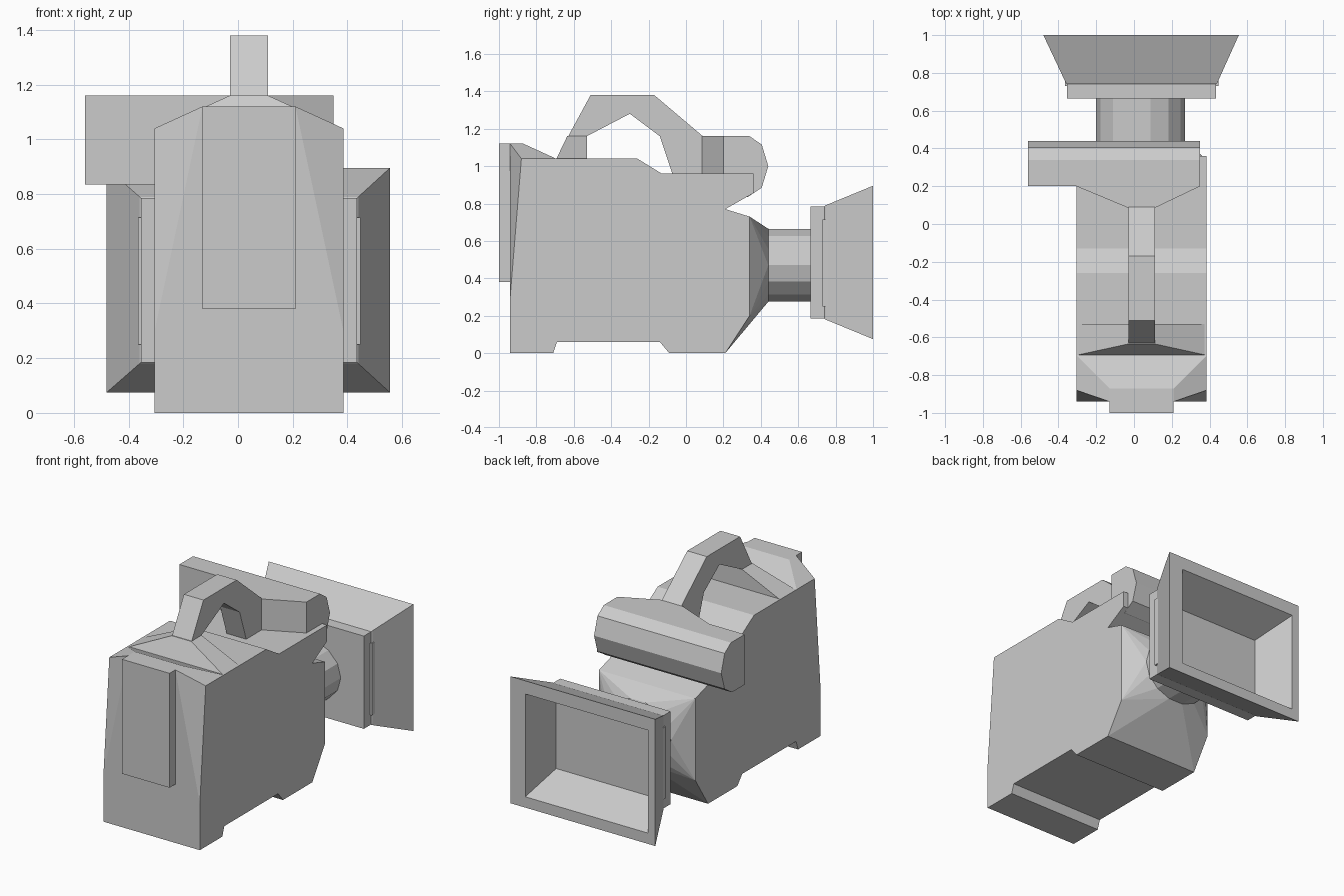
import bpy, bmesh
from math import sin, cos, pi

if "Cube" in bpy.data.objects:
    bpy.data.objects.remove(bpy.data.objects["Cube"])

XL, XR = -0.305, 0.385      # body sides
PL, PR = -0.13, 0.21        # front panel sides
HL, HR = -0.03, 0.11        # handle sides


def finish(bm, name):
    bmesh.ops.recalc_face_normals(bm, faces=bm.faces)
    me = bpy.data.meshes.new(name)
    bm.to_mesh(me)
    bm.free()
    ob = bpy.data.objects.new(name, me)
    bpy.context.collection.objects.link(ob)
    return ob


def loft(name, rings):
    """Bridge equal-length point rings and cap both ends."""
    bm = bmesh.new()
    rows = [[bm.verts.new(p) for p in r] for r in rings]
    n = len(rows[0])
    for a, b in zip(rows, rows[1:]):
        for i in range(n):
            j = (i + 1) % n
            bm.faces.new((a[i], a[j], b[j], b[i]))
    bm.faces.new(rows[0])
    bm.faces.new(rows[-1])
    return finish(bm, name)


def extrude_x(name, profile, x0, x1):
    return loft(name, [[(x, y, z) for y, z in profile] for x in (x0, x1)])


def hull(name, points):
    bm = bmesh.new()
    for p in points:
        bm.verts.new(p)
    res = bmesh.ops.convex_hull(bm, input=bm.verts)
    junk = {g for g in res["geom_interior"] + res["geom_unused"]
            if isinstance(g, bmesh.types.BMVert)}
    bmesh.ops.delete(bm, geom=list(junk), context='VERTS')
    bmesh.ops.dissolve_limit(bm, angle_limit=0.01, verts=bm.verts, edges=bm.edges)
    return finish(bm, name)


def pair(x0, x1, y, z):
    return [(x0, y, z), (x1, y, z)]


def rect(y, x0, x1, z0, z1):
    return [(x0, y, z0), (x1, y, z0), (x1, y, z1), (x0, y, z1)]


def ellipse(y, n=14):
    return [(0.035 + 0.235 * cos(2 * pi * i / n), y, 0.47 + 0.2 * sin(2 * pi * i / n))
            for i in range(n)]


# main body with notched underside and rear shelf
extrude_x("body", [(-0.94, 0), (-0.71, 0), (-0.69, 0.06), (-0.14, 0.06), (-0.09, 0),
                   (0.21, 0), (0.21, 0.77), (0.36, 0.855), (0.36, 0.96), (-0.13, 0.96),
                   (-0.26, 1.04), (-0.88, 1.04), (-0.94, 0.3)], XL, XR)

# front fairing rising to the panel
hull("front_fairing", pair(XL, XR, -0.94, 0.3) + pair(XL, XR, -0.88, 1.04)
     + pair(XL, XR, -0.695, 1.04) + pair(PL, PR, -0.94, 1.12)
     + pair(PL, PR, -0.87, 1.12) + pair(XL, XR, -0.70, 0.9))

# raised front panel
loft("front_panel", [rect(y, PL, PR, 0.38, 1.12) for y in (-1.0, -0.935)])

# hump under the front of the handle
hull("handle_base", pair(XL, XR, -0.695, 1.035) + pair(XL, XR, -0.53, 1.035)
     + pair(HL, HR, -0.635, 1.16) + pair(HL, HR, -0.53, 1.16))

# carrying handle
extrude_x("handle", [(-0.635, 1.15), (-0.51, 1.38), (-0.17, 1.38), (0.09, 1.16), (0.09, 0.95),
                     (-0.07, 0.95), (-0.14, 1.16), (-0.30, 1.28), (-0.53, 1.16)], HL, HR)

# viewfinder barrel and the neck joining it to the handle
extrude_x("viewfinder", [(0.2, 1.16), (0.34, 1.16), (0.405, 1.115), (0.44, 1.0),
                         (0.405, 0.885), (0.33, 0.835), (0.2, 0.835)], -0.56, 0.35)
hull("viewfinder_neck", [(x, y, z) for z in (0.95, 1.16)
                         for x, y in ((HL, 0.085), (HR, 0.085), (XL, 0.2), (0.35, 0.2))])

# tapered nose leading to the lens
hull("lens_mount", pair(XL, XR, 0.21, 0) + pair(XL, XR, 0.21, 0.77)
     + pair(XL, XR, 0.34, 0.2) + pair(XL, XR, 0.34, 0.73) + ellipse(0.44))
loft("lens_barrel", [ellipse(0.43), ellipse(0.665)])

# flared, hollow lens hood
loft("lens_hood", [rect(0.665, -0.355, 0.435, 0.185, 0.785),
                   rect(0.74, -0.355, 0.435, 0.185, 0.785),
                   rect(0.745, -0.36, 0.44, 0.18, 0.79),
                   rect(1.0, -0.48, 0.555, 0.075, 0.895),
                   rect(1.0, -0.43, 0.45, 0.145, 0.81),
                   rect(0.75, -0.32, 0.39, 0.26, 0.69)])
loft("hood_side_strips", [rect(y, -0.365, 0.447, 0.25, 0.715) for y in (0.73, 0.765)])
